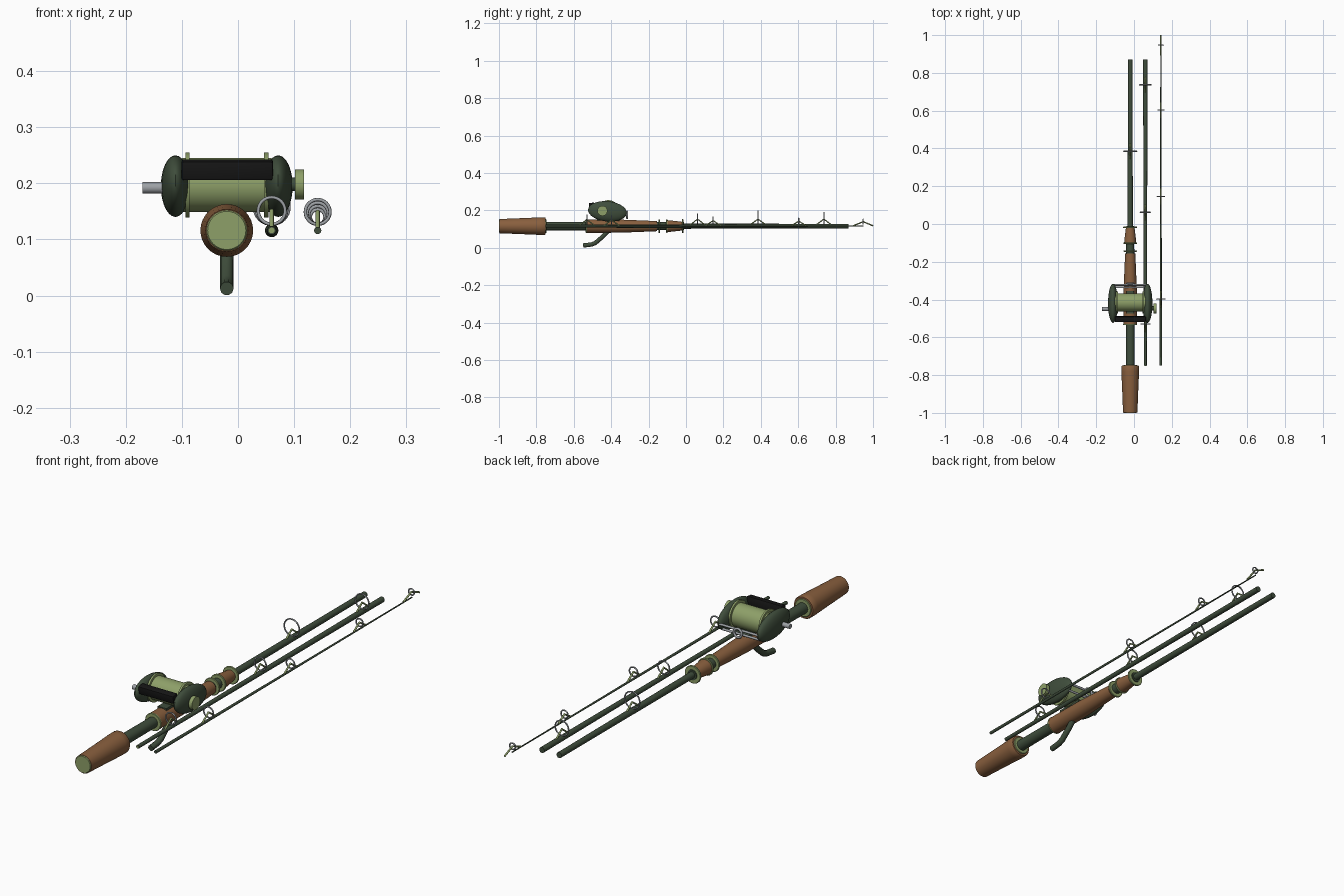
import bpy, bmesh, math
from mathutils import Vector, Matrix

if "Cube" in bpy.data.objects:
    bpy.data.objects.remove(bpy.data.objects["Cube"])


def mat(name, rgb):
    m = bpy.data.materials.new(name)
    m.diffuse_color = (*rgb, 1)
    m.use_nodes = True
    m.node_tree.nodes["Principled BSDF"].inputs["Base Color"].default_value = m.diffuse_color
    return m


DARK = mat("dark_green", (0.05, 0.075, 0.045))
LIGHT = mat("light_green", (0.27, 0.35, 0.14))
CORK = mat("brown_grip", (0.25, 0.115, 0.048))
METAL = mat("grey_metal", (0.34, 0.36, 0.38))
BLACK = mat("black", (0.008, 0.008, 0.008))


def finish(name, bm, material, angle=35):
    bmesh.ops.recalc_face_normals(bm, faces=bm.faces)
    me = bpy.data.meshes.new(name)
    bm.to_mesh(me)
    bm.free()
    me.materials.append(material)
    ob = bpy.data.objects.new(name, me)
    bpy.context.collection.objects.link(ob)
    bpy.ops.object.select_all(action='DESELECT')
    ob.select_set(True)
    bpy.context.view_layer.objects.active = ob
    bpy.ops.object.shade_smooth_by_angle(angle=math.radians(angle))
    return ob


def lathe(name, profile, material, x, z, segs=32):
    """Solid of revolution along y; profile is a list of (y, radius)."""
    bm = bmesh.new()
    pts = [(profile[0][0], 0)] + profile + [(profile[-1][0], 0)]
    vs = [bm.verts.new((x + r, y, z)) for y, r in pts]
    es = [bm.edges.new(p) for p in zip(vs, vs[1:])]
    bmesh.ops.spin(bm, geom=vs + es, cent=(x, 0, z), axis=(0, 1, 0),
                   angle=math.tau, steps=segs, use_duplicate=False)
    bmesh.ops.remove_doubles(bm, verts=bm.verts, dist=1e-5)
    return finish(name, bm, material)


def rod(name, a, b, r1, r2, material, segs=24):
    """Straight, optionally tapered bar between two points."""
    a, b = Vector(a), Vector(b)
    rot = (b - a).to_track_quat('Z', 'Y').to_matrix().to_4x4()
    bm = bmesh.new()
    bmesh.ops.create_cone(bm, cap_ends=True, segments=segs, radius1=r1, radius2=r2,
                          depth=(b - a).length,
                          matrix=Matrix.Translation((a + b) / 2) @ rot)
    return finish(name, bm, material)


def ball(name, c, size, material, tilt=0):
    bm = bmesh.new()
    bmesh.ops.create_uvsphere(bm, u_segments=32, v_segments=20, radius=1,
                              matrix=Matrix.Translation(c) @ Matrix.Rotation(tilt, 4, 'X')
                              @ Matrix.Diagonal((*size, 1)))
    return finish(name, bm, material)


def tube(name, points, radius, material):
    """Bent round bar through the points."""
    cu = bpy.data.curves.new(name, 'CURVE')
    cu.dimensions = '3D'
    cu.bevel_depth = radius
    cu.bevel_resolution = 3
    cu.use_fill_caps = True
    sp = cu.splines.new('POLY')
    sp.points.add(len(points) - 1)
    for p, co in zip(sp.points, points):
        p.co = (*co, 1)
    cu.materials.append(material)
    ob = bpy.data.objects.new(name, cu)
    bpy.context.collection.objects.link(ob)
    bpy.ops.object.select_all(action='DESELECT')
    ob.select_set(True)
    bpy.context.view_layer.objects.active = ob
    bpy.ops.object.convert(target='MESH')
    bpy.ops.object.shade_smooth_by_angle(angle=math.radians(50))


def guide(x, y, r, span=None):
    """Line guide: upright ring on two sloping legs."""
    bottom = 0.124
    bpy.ops.mesh.primitive_torus_add(location=(x, y, bottom + r), rotation=(math.pi / 2, 0, 0),
                                     major_segments=32, minor_segments=8,
                                     major_radius=r - 0.003, minor_radius=0.003)
    ring = bpy.context.object
    ring.name = "guide_ring"
    ring.data.materials.append(METAL)
    bpy.ops.object.shade_smooth_by_angle(angle=math.radians(60))
    span = span or 0.03 + r / 2
    tube("guide_legs", [(x, y - span, 0.118), (x, y, min(bottom + r, 0.154)),
                        (x, y + span, 0.118)], 0.0038, LIGHT)


RX, RZ = -0.02, 0.116     # main rod axis

# Handle: butt grip, core tube, fore grip, winding check grip
lathe("butt_grip", [(-0.997, 0.038), (-0.87, 0.043), (-0.78, 0.047), (-0.755, 0.047),
                    (-0.75, 0.044)], CORK, RX, RZ)
lathe("butt_cap", [(-1.0, 0.034), (-0.996, 0.037), (-0.99, 0.037)], LIGHT, RX, RZ)
lathe("core_tube", [(-0.76, 0.023), (-0.01, 0.021)], DARK, RX, RZ)
lathe("fore_grip", [(-0.53, 0.036), (-0.35, 0.035), (-0.25, 0.031), (-0.155, 0.027)],
      CORK, RX, RZ)
lathe("front_grip", [(-0.10, 0.032), (-0.07, 0.029), (-0.02, 0.023)], CORK, RX, RZ)
for y, r in ((-0.75, 0.037), (-0.532, 0.037), (-0.143, 0.036), (-0.102, 0.036), (-0.018, 0.037)):
    lathe("trim_ring", [(y - 0.004, r - 0.002), (y - 0.002, r), (y + 0.002, r),
                        (y + 0.004, r - 0.002)], LIGHT, RX, RZ)

# Three rod sections lying side by side
rod("butt_section", (RX, -0.02, RZ), (RX, 0.87, RZ), 0.014, 0.012, DARK)
rod("middle_section", (0.06, -0.75, RZ), (0.06, 0.87, RZ), 0.0075, 0.012, DARK)
rod("middle_ferrule", (0.06, -0.752, RZ), (0.06, -0.74, RZ), 0.005, 0.005, LIGHT)
rod("tip_section", (0.142, -0.75, RZ), (0.142, 0.95, RZ), 0.0065, 0.0025, DARK)

# Line guides
guide(RX, 0.385, 0.038)
for y, r in ((0.737, 0.034), (0.062, 0.030), (-0.53, 0.027)):
    guide(0.06, y, r)
for y, r in ((0.603, 0.019), (0.145, 0.022), (-0.398, 0.025)):
    guide(0.142, y, r)
guide(0.142, 0.947, 0.016, 0.053)

# Trigger under the fore grip
tube("trigger", [(RX, -0.415, 0.09), (RX, -0.445, 0.06), (RX, -0.485, 0.026), (RX, -0.505, 0.018),
                 (RX, -0.55, 0.0125)], 0.0122, DARK)

# Reel: spool, flanges, side plates
CY, CZ = -0.415, 0.197
rod("spool", (-0.10, CY, CZ), (0.06, CY, CZ), 0.048, 0.048, LIGHT, 40)
for s in (-1, 1):
    fx = RX + s * 0.070
    rod("spool_flange", (fx - 0.004, CY, CZ), (fx + 0.004, CY, CZ), 0.058, 0.058, LIGHT, 40)
    ball("side_plate", (RX + s * 0.0915, -0.42, 0.195), (0.026, 0.104, 0.054), DARK, -0.1)

# Reel foot, thumb bar
bm = bmesh.new()
bmesh.ops.create_cube(bm, size=1, matrix=Matrix.Translation((RX, CY, 0.149))
                      @ Matrix.Diagonal((0.04, 0.12, 0.012, 1)))
finish("reel_foot", bm, DARK)
bm = bmesh.new()
bmesh.ops.create_cube(bm, size=1, matrix=Matrix.Translation((RX + 0.001, -0.503, 0.224))
                      @ Matrix.Rotation(0.15, 4, 'X') @ Matrix.Diagonal((0.163, 0.03, 0.034, 1)))
bmesh.ops.bevel(bm, geom=bm.edges[:], offset=0.004, segments=2, affect='EDGES', profile=0.5)
finish("thumb_bar", bm, BLACK)

# Level wind bars with line eye at the far side of the reel
for y, z in ((-0.322, 0.187), (-0.335, 0.163)):
    rod("level_wind_bar", (-0.11, y, z), (0.07, y, z), 0.005, 0.005, METAL, 12)
bpy.ops.mesh.primitive_torus_add(location=(RX, -0.315, 0.176), rotation=(math.pi / 2, 0, 0),
                                 major_segments=24, minor_segments=8,
                                 major_radius=0.018, minor_radius=0.005)
eye = bpy.context.object
eye.name = "level_wind_eye"
eye.data.materials.append(METAL)
bpy.ops.object.shade_smooth_by_angle(angle=math.radians(60))

# Handle shaft on the left, drag knob on the right
rod("handle_shaft", (-0.17, -0.45, 0.192), (-0.12, -0.45, 0.192), 0.010, 0.010, METAL)
rod("drag_knob", (0.102, -0.447, 0.198), (0.118, -0.447, 0.198), 0.027, 0.027, LIGHT, 32)
rod("knob_shaft", (0.07, -0.447, 0.198), (0.104, -0.447, 0.198), 0.012, 0.012, DARK)
